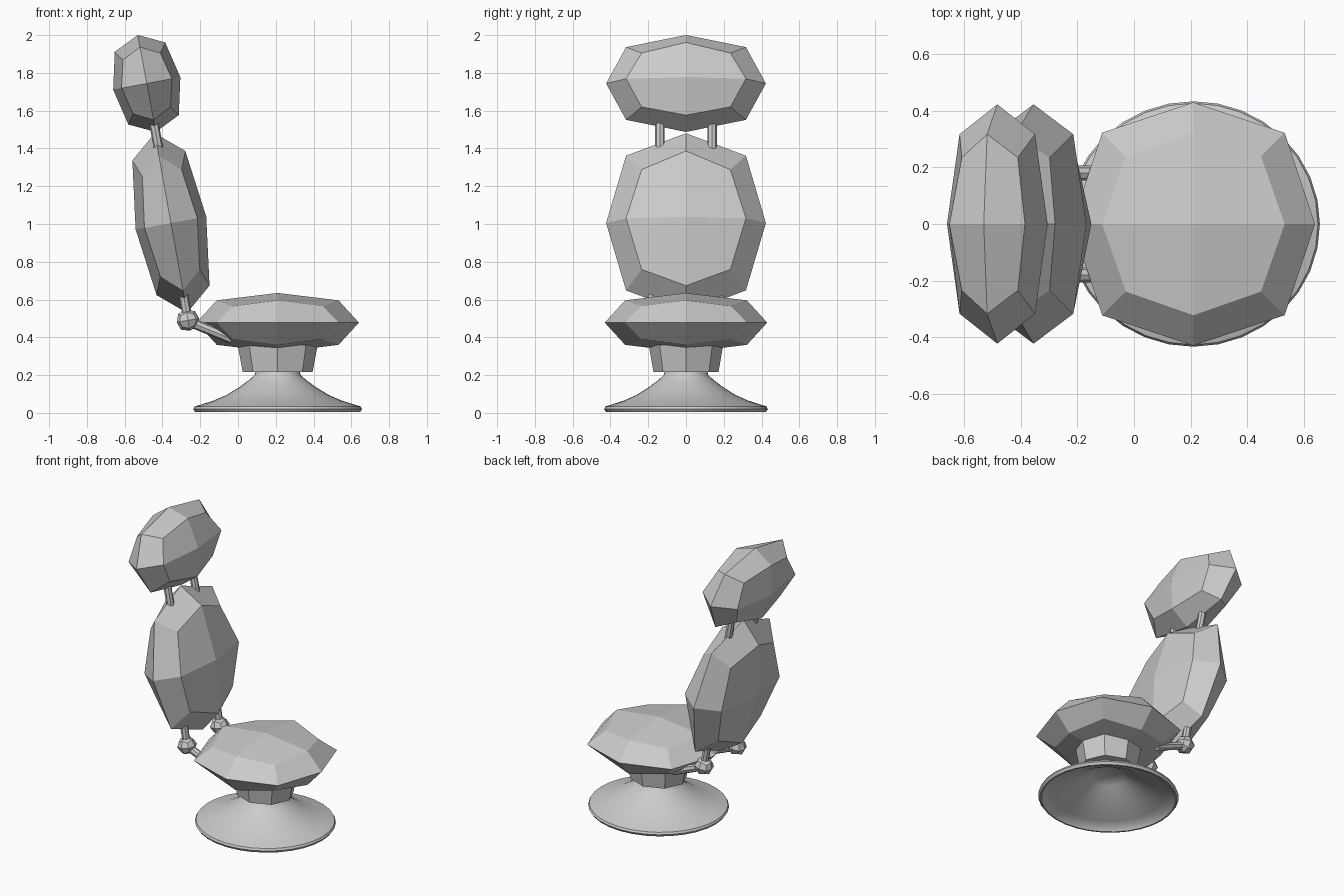
import bpy, bmesh
from math import radians, cos, sin, pi
from mathutils import Vector

if "Cube" in bpy.data.objects:
    bpy.data.objects.remove(bpy.data.objects["Cube"])


def make_object(name, bm):
    bmesh.ops.recalc_face_normals(bm, faces=bm.faces)
    mesh = bpy.data.meshes.new(name)
    bm.to_mesh(mesh)
    bm.free()
    ob = bpy.data.objects.new(name, mesh)
    bpy.context.collection.objects.link(ob)
    return ob


def pillow(name, center, half, tilt=0):
    # Cube rounded by one subdivision, kept faceted
    bm = bmesh.new()
    bmesh.ops.create_cube(bm, size=2)
    ob = make_object(name, bm)
    ob.location, ob.scale = center, half
    ob.rotation_euler.y = radians(tilt)
    mod = ob.modifiers.new("round", 'SUBSURF')
    mod.levels = mod.render_levels = 1
    mod.use_limit_surface = False
    return ob


def rod(name, a, b, r):
    a, b = Vector(a), Vector(b)
    bm = bmesh.new()
    bmesh.ops.create_cone(bm, cap_ends=True, segments=8, radius1=r, radius2=r,
                          depth=(b - a).length)
    ob = make_object(name, bm)
    ob.location = (a + b) / 2
    ob.rotation_euler = (b - a).to_track_quat('Z', 'Y').to_euler()
    return ob


def lathe(name, profile, center, segments, scale=(1, 1, 1)):
    bm = bmesh.new()
    rings = [[bm.verts.new((r * cos(2 * pi * i / segments),
                            r * sin(2 * pi * i / segments), z))
              for i in range(segments)] for r, z in profile]
    for lo, hi in zip(rings, rings[1:]):
        for i in range(segments):
            j = (i + 1) % segments
            bm.faces.new((lo[i], lo[j], hi[j], hi[i]))
    bm.faces.new(rings[0])
    bm.faces.new(rings[-1])
    ob = make_object(name, bm)
    ob.location, ob.scale = center, scale
    return ob


# Cushions
pillow("seat", (0.21, 0, 0.478), (0.43, 0.43, 0.157))
pillow("backrest", (-0.355, 0, 1.005), (0.19, 0.423, 0.483), -10.2)
pillow("headrest", (-0.483, 0, 1.744), (0.181, 0.423, 0.261), -10.6)

# Flared pedestal, hollow underneath
base = lathe("pedestal_base", [
    (0.09, 0.185), (0.12, 0.165), (0.18, 0.13), (0.27, 0.08), (0.36, 0.045),
    (0.41, 0.025), (0.425, 0.004), (0.436, 0.004), (0.447, 0.02), (0.44, 0.034),
    (0.40, 0.046), (0.34, 0.065), (0.27, 0.095), (0.20, 0.138), (0.15, 0.175),
    (0.122, 0.20), (0.115, 0.222)], (0.21, 0, 0), 32, (1, 0.97, 1))
bpy.context.view_layer.objects.active = base
base.select_set(True)
bpy.ops.object.shade_smooth_by_angle(angle=radians(40))

# Faceted collar between pedestal and seat
lathe("seat_collar", [(0.185, 0.217), (0.212, 0.36)], (0.21, 0, 0), 8, (1, 0.93, 1))

# Hinges and headrest posts on both sides
for side, s in (("left", 1), ("right", -1)):
    y = 0.18 * s
    pillow("hinge_ball_" + side, (-0.265, y, 0.49), (0.06, 0.06, 0.056), -10)
    rod("hinge_seat_arm_" + side, (-0.265, y, 0.485), (-0.03, y, 0.39), 0.026)
    rod("hinge_back_arm_" + side, (-0.265, y, 0.49), (-0.295, y, 0.66), 0.025)
    rod("headrest_post_" + side, (-0.415, 0.138 * s, 1.37),
        (-0.452, 0.138 * s, 1.57), 0.025)
